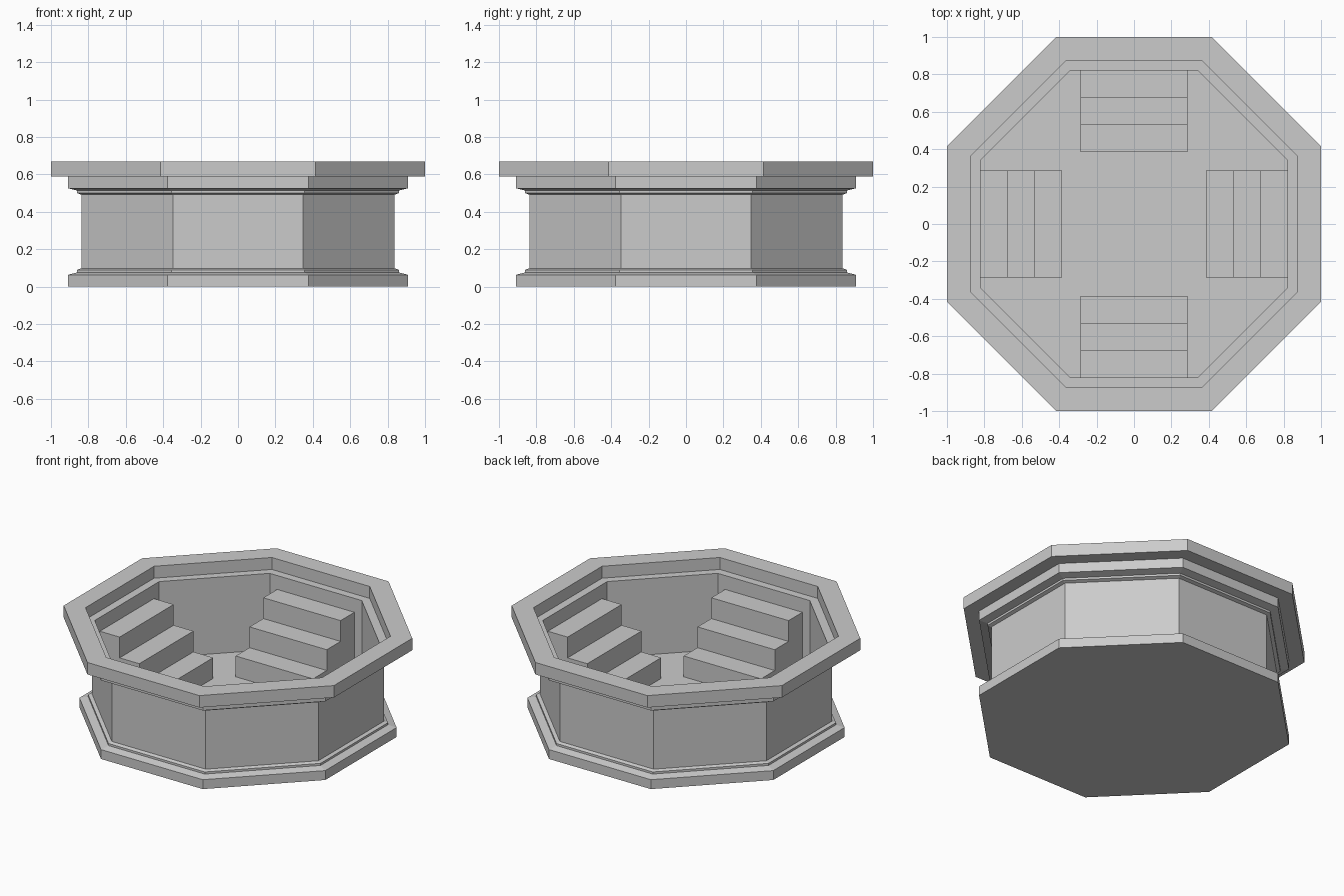
import bpy, bmesh, math
from mathutils import Matrix

if "Cube" in bpy.data.objects:
    bpy.data.objects.remove(bpy.data.objects["Cube"])


def finish(name, bm):
    bmesh.ops.recalc_face_normals(bm, faces=bm.faces)
    mesh = bpy.data.meshes.new(name)
    bm.to_mesh(mesh)
    bm.free()
    obj = bpy.data.objects.new(name, mesh)
    bpy.context.collection.objects.link(obj)
    return obj


def octagon_loft(name, profile):
    """Sweep (apothem, z) points round eight sides and cap both ends."""
    bm = bmesh.new()
    rings = []
    for apothem, z in profile:
        r = apothem / math.cos(math.pi / 8)
        rings.append([bm.verts.new((r * math.cos(math.pi / 8 + i * math.pi / 4),
                                    r * math.sin(math.pi / 8 + i * math.pi / 4), z))
                      for i in range(8)])
    for a, b in zip(rings, rings[1:]):
        for i in range(8):
            j = (i + 1) % 8
            bm.faces.new((a[i], a[j], b[j], b[i]))
    bm.faces.new(rings[0])
    bm.faces.new(rings[-1])
    return finish(name, bm)


def stair(name, angle):
    """Three solid steps against the inner wall, turned to one side."""
    back, run, rise, half = 0.822, 0.146, 0.139, 0.286
    pts = [(back, FLOOR)]
    for i in range(3):
        y = back - run * (3 - i)
        pts += [(y, FLOOR + rise * i), (y, FLOOR + rise * (i + 1))]
    pts.append((back, FLOOR + rise * 3))
    bm = bmesh.new()
    side = bm.faces.new([bm.verts.new((-half, y, z)) for y, z in pts])
    moved = bmesh.ops.extrude_face_region(bm, geom=[side])["geom"]
    bmesh.ops.translate(bm, vec=(2 * half, 0, 0),
                        verts=[v for v in moved if isinstance(v, bmesh.types.BMVert)])
    if side.is_valid and not any(len(f.verts) == len(pts) and f.calc_center_median().x < 0
                                 for f in bm.faces):
        bm.faces.new(side.verts)
    bmesh.ops.rotate(bm, verts=bm.verts, cent=(0, 0, 0),
                     matrix=Matrix.Rotation(angle, 3, 'Z'))
    return finish(name, bm)


FLOOR = 0.08

# Basin: moulded outside from the base up, over the rim, and down the inside
octagon_loft("octagonal_basin", [
    (0.91, 0), (0.91, 0.063), (0.86, 0.076), (0.86, 0.09), (0.838, 0.098),
    (0.838, 0.492), (0.86, 0.5), (0.86, 0.514), (0.91, 0.526), (0.91, 0.59),
    (1.0, 0.59), (1.0, 0.67),
    (0.875, 0.67), (0.875, 0.59), (0.822, 0.59), (0.822, FLOOR)])

# Four sets of steps
for k, where in enumerate(("back", "left", "front", "right")):
    stair(where + "_steps", k * math.pi / 2)
